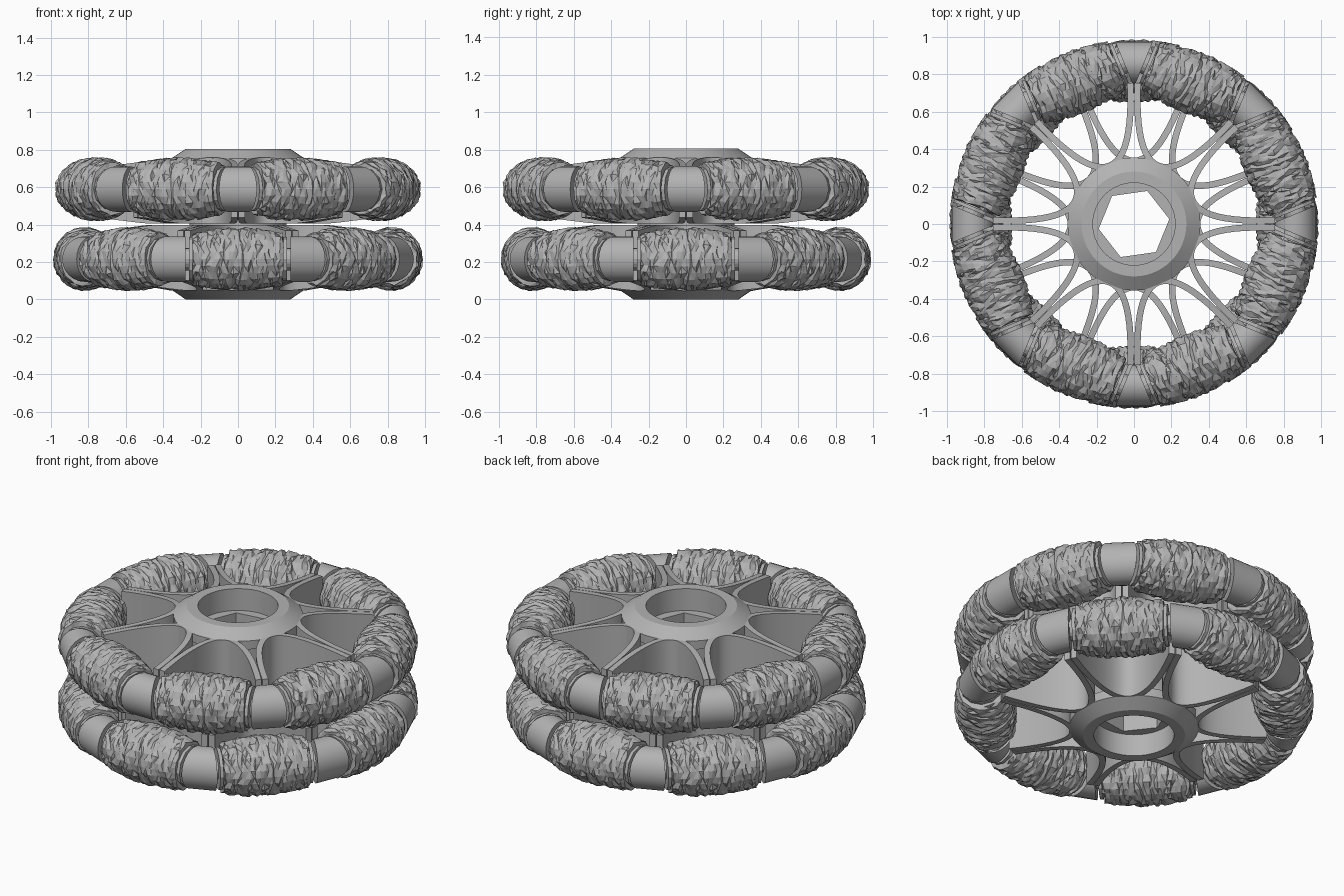
import bpy, bmesh, random
from math import sin, cos, pi, radians, sqrt
from mathutils import Vector, Matrix

random.seed(4)
if bpy.data.objects.get("Cube"):
    bpy.data.objects.remove(bpy.data.objects["Cube"])

MID = 0.4025      # height of the plane between the two wheel halves
ROW = 0.187       # roller row offset from that plane
AXIS = 0.818      # distance of each roller axis from the wheel centre
COUNT = 8
STEP = 2 * pi / COUNT

grey = bpy.data.materials.new("plain_grey")
grey.use_nodes = True
grey.diffuse_color = (0.45, 0.45, 0.45, 1)
grey.node_tree.nodes["Principled BSDF"].inputs["Base Color"].default_value = grey.diffuse_color


def loft(bm, rings, closed=False, caps=True):
    """Skin a list of point rings, optionally joining last to first."""
    rows = [[bm.verts.new(p) for p in ring] for ring in rings]
    n = len(rows[0])
    pairs = list(zip(rows, rows[1:])) + ([(rows[-1], rows[0])] if closed else [])
    for a, b in pairs:
        for i in range(n):
            j = (i + 1) % n
            bm.faces.new((a[i], a[j], b[j], b[i]))
    if caps and not closed:
        bm.faces.new(rows[0])
        bm.faces.new(rows[-1])


def finish(bm, name, smooth=None):
    bmesh.ops.recalc_face_normals(bm, faces=bm.faces)
    mesh = bpy.data.meshes.new(name)
    bm.to_mesh(mesh)
    bm.free()
    mesh.materials.append(grey)
    if smooth:
        obj = place(mesh, name, Matrix())
        bpy.ops.object.select_all(action='DESELECT')
        obj.select_set(True)
        bpy.context.view_layer.objects.active = obj
        bpy.ops.object.shade_smooth_by_angle(angle=radians(smooth))
        bpy.data.objects.remove(obj)
    return mesh


def place(mesh, name, matrix):
    obj = bpy.data.objects.new(name, mesh)
    bpy.context.collection.objects.link(obj)
    obj.matrix_world = matrix
    return obj


def circle(t, r, n, wobble=0.0, slide=0.0):
    """Ring around a roller axis, which runs along y at x = AXIS."""
    ring = []
    for i in range(n):
        a = 2 * pi * i / n
        q = r + random.uniform(-wobble, wobble)
        ring.append(Vector((AXIS + q * cos(a), t + random.uniform(-slide, slide), q * sin(a))))
    return ring


# Rough barrel roller
def roller_mesh():
    bm = bmesh.new()
    half, rows = 0.238, 28
    rings = [circle(-half, 0.105, 26)]
    for k in range(rows + 1):
        t = -half + 2 * half * k / rows
        rings.append(circle(t, sqrt(0.983 ** 2 - t * t) - AXIS, 26, 0.009, 0.008))
    rings.append(circle(half, 0.105, 26))
    loft(bm, rings)
    bmesh.ops.triangulate(bm, faces=[f for f in bm.faces if len(f.verts) == 4])
    return finish(bm, "roller")


# Axle with a washer at each end of the roller
def axle_mesh():
    bm = bmesh.new()
    loft(bm, [circle(-0.29, 0.06, 16), circle(0.29, 0.06, 16)])
    for s in (-1, 1):
        loft(bm, [circle(s * 0.243, 0.118, 12), circle(s * 0.262, 0.118, 12)])
    return finish(bm, "axle")


# Wedge-shaped rounded bracket between neighbouring rollers
def bracket_mesh():
    bm = bmesh.new()
    left = Matrix.Rotation(-STEP / 2, 4, 'Z')
    right = Matrix.Rotation(STEP / 2, 4, 'Z')
    loft(bm, [[left @ p for p in circle(0.28, 0.122, 24)],
              [right @ p for p in circle(-0.28, 0.122, 24)]])
    bmesh.ops.translate(bm, verts=bm.verts, vec=(0, 0, ROW))
    return finish(bm, "bracket", 35)


def hex_radius(a):
    return 0.165 / cos((a - radians(8)) % (pi / 3) - pi / 6)


# Hub with a sloped collar, a round recess and a six-sided bore
def hub_mesh():
    bm = bmesh.new()
    profile = [(0.26, 0), (0.26, 0.29), (0.355, 0.30), (0.355, 0.352), (0.28, MID),
               (0.22, MID), (0.22, 0.27), (None, 0.27), (None, 0)]
    rings = []
    for r, z in profile:
        angles = [2 * pi * i / 60 + radians(8) for i in range(60)]
        rings.append([((r or hex_radius(a)) * cos(a), (r or hex_radius(a)) * sin(a), z)
                      for a in angles])
    loft(bm, rings, closed=True)
    return finish(bm, "hub", 30)


def deck_height(r):
    return 0.356 - 0.13 * max(0.0, r - 0.34)


# Curved wall sweeping from one bracket in to the hub and out to the next
def wall_mesh():
    bm = bmesh.new()
    edge = radians(1.5)
    start = Vector((0.755 * cos(edge), 0.755 * sin(edge)))
    end = Vector((0.755 * cos(STEP - edge), 0.755 * sin(STEP - edge)))
    bend = Vector((cos(STEP / 2), sin(STEP / 2))) * -0.03
    rings = []
    for k in range(25):
        t = k / 24
        p = start * (1 - t) ** 2 + bend * 2 * t * (1 - t) + end * t * t
        d = ((bend - start) * (1 - t) + (end - bend) * t).normalized()
        side = Vector((-d.y, d.x)) * 0.017
        low = 0.004 + 0.12 * max(0.0, p.length - 0.5)
        high = deck_height(p.length)
        rings.append([(*(p + side), low), (*(p - side), low),
                      (*(p - side), high), (*(p + side), high)])
    loft(bm, rings)
    return finish(bm, "spoke_wall", 30)


roller, axle, bracket = roller_mesh(), axle_mesh(), bracket_mesh()
hub, wall = hub_mesh(), wall_mesh()

# Two mirrored halves, turned by half a step so the rollers alternate
for label, sign, turn in (("upper", 1, 0.0), ("lower", -1, STEP / 2)):
    half = Matrix.Translation((0, 0, MID)) @ Matrix.Diagonal((1, 1, sign, 1))
    place(hub, label + "_hub", half)
    for i in range(COUNT):
        spin = half @ Matrix.Rotation(turn + i * STEP, 4, 'Z')
        place(bracket, f"{label}_bracket_{i + 1}", spin)
        place(wall, f"{label}_spoke_wall_{i + 1}", spin)
        seat = spin @ Matrix.Rotation(STEP / 2, 4, 'Z') @ Matrix.Translation((0, 0, ROW))
        place(roller, f"{label}_roller_{i + 1}", seat)
        place(axle, f"{label}_axle_{i + 1}", seat)
